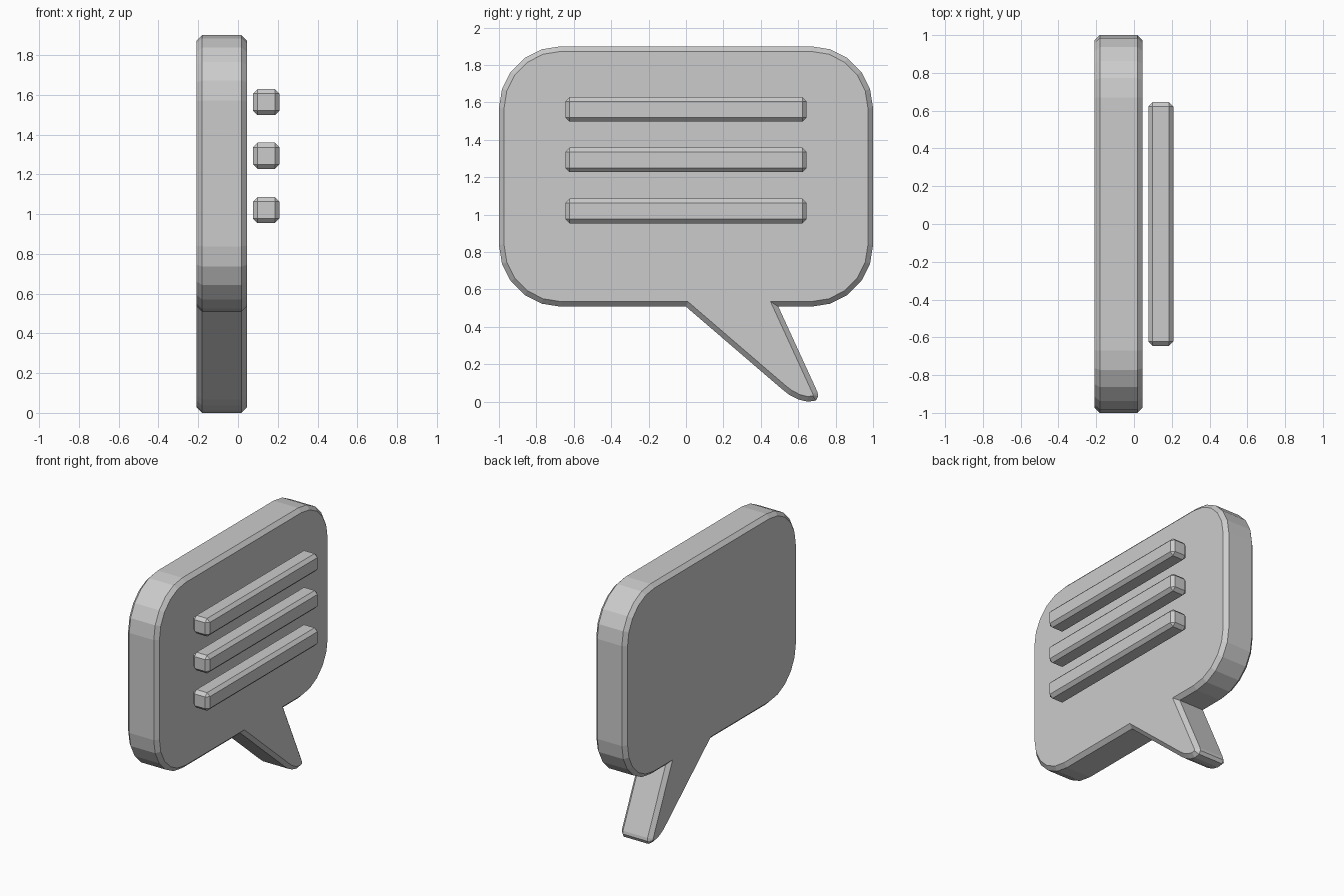
import bpy, bmesh
from math import sin, cos, radians

if "Cube" in bpy.data.objects:
    bpy.data.objects.remove(bpy.data.objects["Cube"])

BEVEL = 0.027


def add_object(name, bm):
    bmesh.ops.recalc_face_normals(bm, faces=bm.faces)
    mesh = bpy.data.meshes.new(name)
    bm.to_mesh(mesh)
    bm.free()
    obj = bpy.data.objects.new(name, mesh)
    bpy.context.collection.objects.link(obj)
    return obj


def corner(cy, cz, start, r=0.33, steps=5):
    angles = [radians(start + 90 * i / steps) for i in range(steps + 1)]
    return [(cy + r * cos(a), cz + r * sin(a)) for a in angles]


# Speech bubble panel: rounded rectangle with a pointed tail, in the y-z plane
tail = [(0.0, 0.508), (0.512, 0.068), (0.55, 0.038), (0.60, 0.012), (0.65, 0.0),
        (0.695, 0.006), (0.707, 0.03), (0.703, 0.052), (0.494, 0.508)]
outline = (corner(0.67, 1.57, 0) + corner(-0.67, 1.57, 90)
           + corner(-0.67, 0.838, 180) + tail + corner(0.67, 0.838, 270))
bm = bmesh.new()
back = bm.faces.new([bm.verts.new((-0.208, y, z)) for y, z in outline])
ext = bmesh.ops.extrude_face_region(bm, geom=[back], use_keep_orig=True)
front_verts = [g for g in ext["geom"] if isinstance(g, bmesh.types.BMVert)]
bmesh.ops.translate(bm, verts=front_verts, vec=(0.253, 0, 0))
bmesh.ops.recalc_face_normals(bm, faces=bm.faces)
rims = [e for e in bm.edges if abs(e.verts[0].co.x - e.verts[1].co.x) < 1e-4]
bmesh.ops.bevel(bm, geom=rims, offset=BEVEL * 1.414, offset_type='WIDTH', segments=1,
                profile=0.5, affect='EDGES', clamp_overlap=False)
add_object("speech_bubble", bm)

# Three floating text bars with chamfered edges
for i, z in enumerate((1.02, 1.293, 1.563)):
    bm = bmesh.new()
    bmesh.ops.create_cube(bm, size=1)
    bmesh.ops.scale(bm, verts=bm.verts, vec=(0.132, 1.29, 0.132))
    bmesh.ops.translate(bm, verts=bm.verts, vec=(0.142, 0, z))
    bmesh.ops.bevel(bm, geom=bm.edges[:], offset=0.023, segments=1, profile=0.5,
                    affect='EDGES')
    add_object(f"text_bar_{i + 1}", bm)
